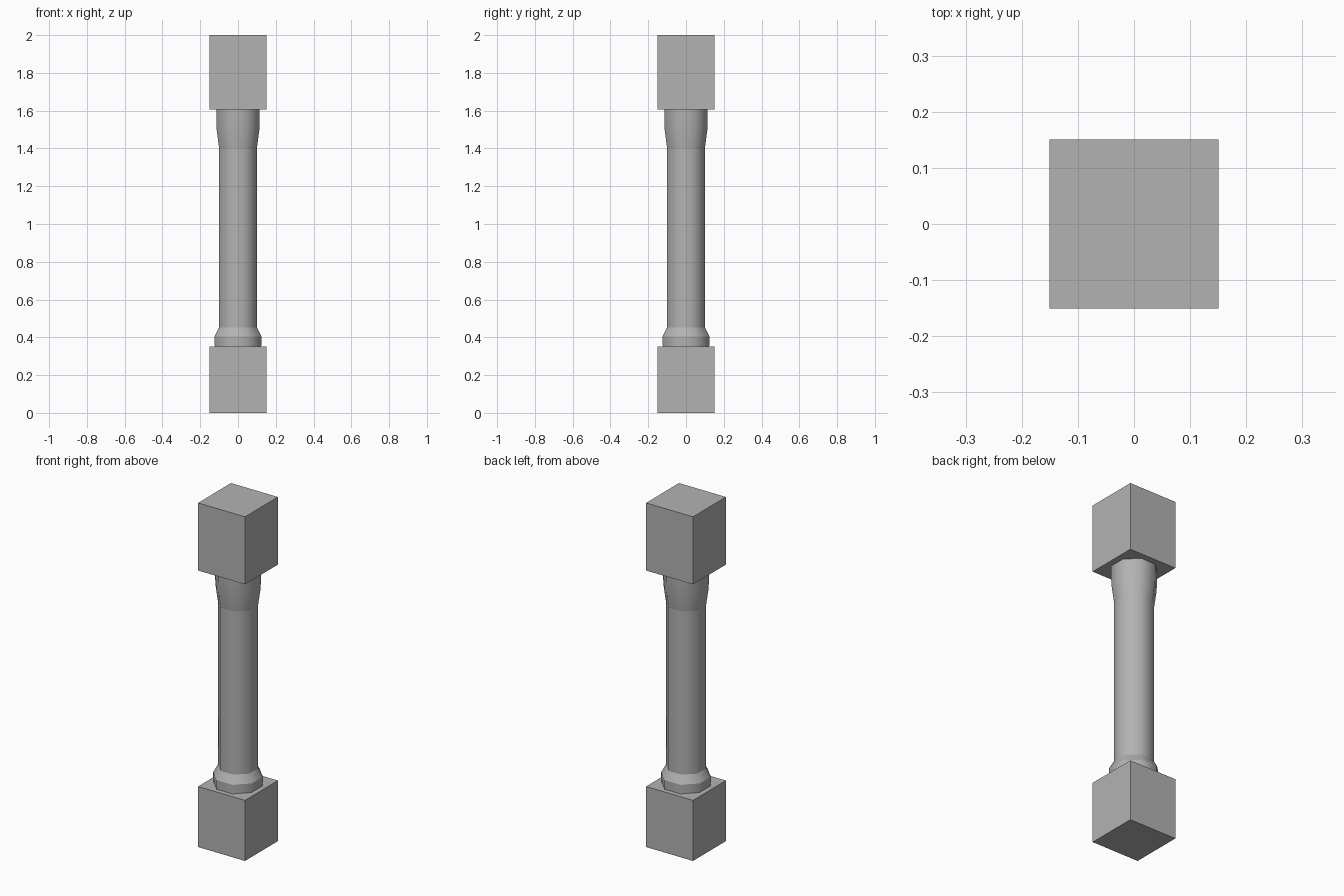
import bpy, bmesh, math

if "Cube" in bpy.data.objects:
    bpy.data.objects.remove(bpy.data.objects["Cube"])

grey = bpy.data.materials.new("dark_grey")
grey.diffuse_color = (0.45, 0.45, 0.45, 1)
grey.use_nodes = True
grey.node_tree.nodes["Principled BSDF"].inputs["Base Color"].default_value = grey.diffuse_color


def add_object(name, bm):
    bmesh.ops.recalc_face_normals(bm, faces=bm.faces)
    mesh = bpy.data.meshes.new(name)
    bm.to_mesh(mesh)
    bm.free()
    mesh.materials.append(grey)
    obj = bpy.data.objects.new(name, mesh)
    bpy.context.collection.objects.link(obj)
    return obj


def block(name, half, z0, z1):
    bm = bmesh.new()
    bmesh.ops.create_cube(bm, size=1)
    for v in bm.verts:
        v.co = (v.co.x * half * 2, v.co.y * half * 2, z0 if v.co.z < 0 else z1)
    return add_object(name, bm)


# square blocks at both ends
block("base_block", 0.151, 0.0, 0.352)
block("top_block", 0.151, 1.607, 2.0)

# eight-sided shaft, flats facing the axes, with a base collar and a flared neck
SIDES = 8
profile = [(0.123, 0.352), (0.124, 0.405), (0.1, 0.452),
           (0.1, 1.40), (0.113, 1.50), (0.115, 1.607)]
bm = bmesh.new()
rings = []
for flat, z in profile:
    r = flat / math.cos(math.pi / SIDES)
    angles = [math.tau * (i + 0.5) / SIDES for i in range(SIDES)]
    rings.append([bm.verts.new((r * math.cos(a), r * math.sin(a), z))
                  for a in angles])
for a, b in zip(rings, rings[1:]):
    for i in range(SIDES):
        j = (i + 1) % SIDES
        bm.faces.new((a[i], a[j], b[j], b[i]))
shaft = add_object("shaft", bm)

# smooth around the shaft, crisp at the collar and neck rings
for p in shaft.data.polygons:
    p.use_smooth = True
for e in shaft.data.edges:
    za, zb = (shaft.data.vertices[v].co.z for v in e.vertices)
    if abs(za - zb) < 1e-5 and abs(za - 1.50) > 0.01:
        e.use_edge_sharp = True
